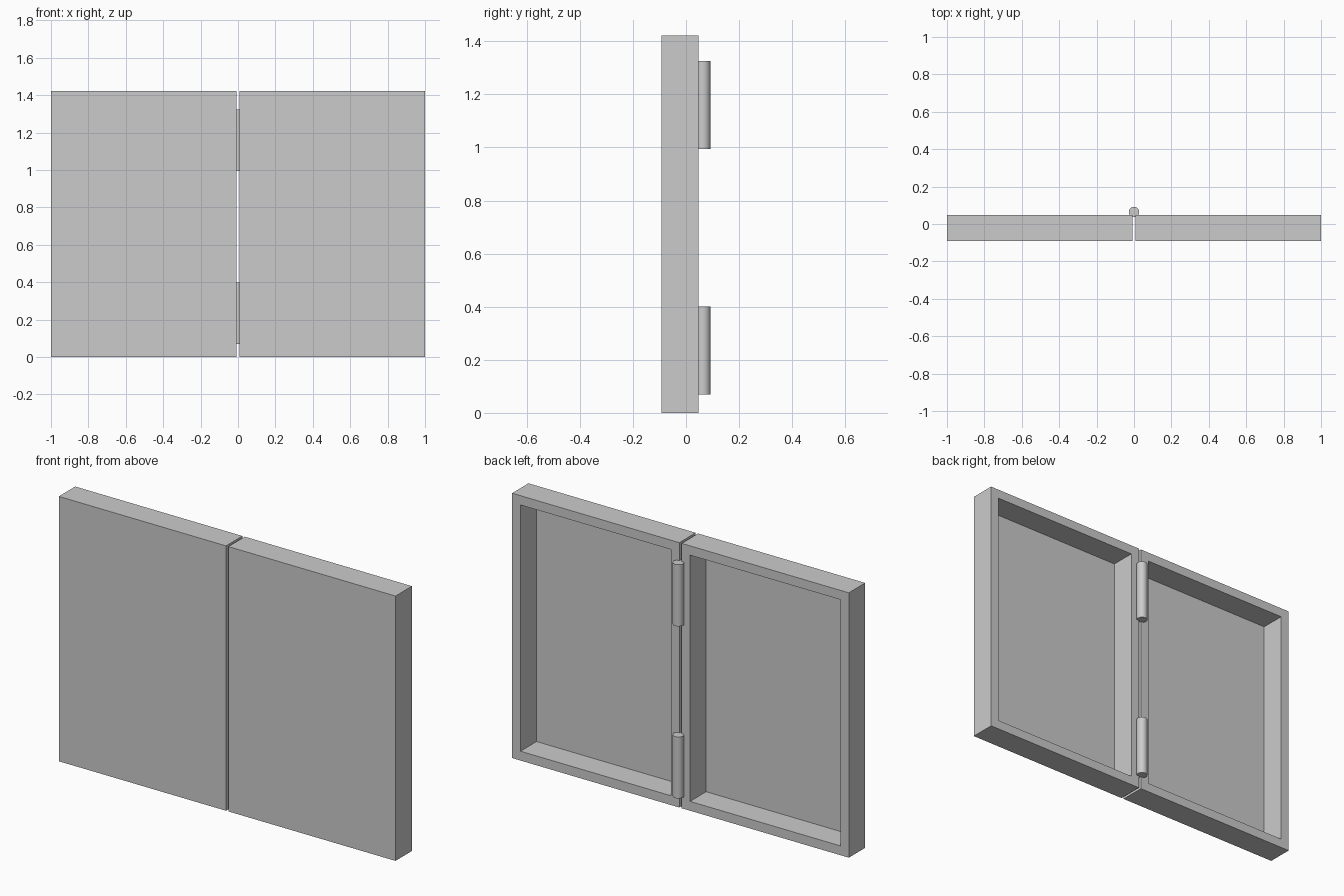
import bpy, bmesh
from mathutils import Matrix, Vector

if "Cube" in bpy.data.objects:
    bpy.data.objects.remove(bpy.data.objects["Cube"])

H = 1.422                      # overall height
FRONT, BACK = -0.092, 0.047    # panel depth range
GAP = 0.007                    # half gap between the panels
WALL, SKIN = 0.05, 0.003       # rim width, front face thickness


def finish(bm, name):
    bmesh.ops.recalc_face_normals(bm, faces=bm.faces)
    mesh = bpy.data.meshes.new(name)
    bm.to_mesh(mesh)
    bm.free()
    obj = bpy.data.objects.new(name, mesh)
    bpy.context.collection.objects.link(obj)
    return obj


def tray(name, x0, x1):
    """Box hollowed from the back, leaving a rim and a thin front skin."""
    bm = bmesh.new()
    size = Vector((x1 - x0, BACK - FRONT, H))
    centre = Vector(((x0 + x1) / 2, (FRONT + BACK) / 2, H / 2))
    bmesh.ops.create_cube(bm, size=1, matrix=Matrix.Translation(centre) @ Matrix.Diagonal((*size, 1)))
    back = max(bm.faces, key=lambda f: f.calc_center_median().y)
    bmesh.ops.inset_region(bm, faces=[back], thickness=WALL, use_even_offset=True)
    floor = bmesh.ops.extrude_discrete_faces(bm, faces=[back])["faces"][0]
    bmesh.ops.translate(bm, verts=floor.verts, vec=(0, FRONT + SKIN - BACK, 0))
    return finish(bm, name)


def hinge(name, z0, z1):
    bm = bmesh.new()
    bmesh.ops.create_cone(bm, cap_ends=True, segments=20, radius1=0.028, radius2=0.028,
                          depth=z1 - z0, matrix=Matrix.Translation((0, 0.064, (z0 + z1) / 2)))
    obj = finish(bm, name)
    bpy.ops.object.select_all(action='DESELECT')
    obj.select_set(True)
    bpy.context.view_layer.objects.active = obj
    bpy.ops.object.shade_smooth_by_angle()
    return obj


# Two mirrored panels
tray("left_panel", -1, -GAP)
tray("right_panel", GAP, 1)

# Hinge barrels on the back
hinge("lower_hinge", 0.07, 0.40)
hinge("upper_hinge", 0.994, 1.325)
